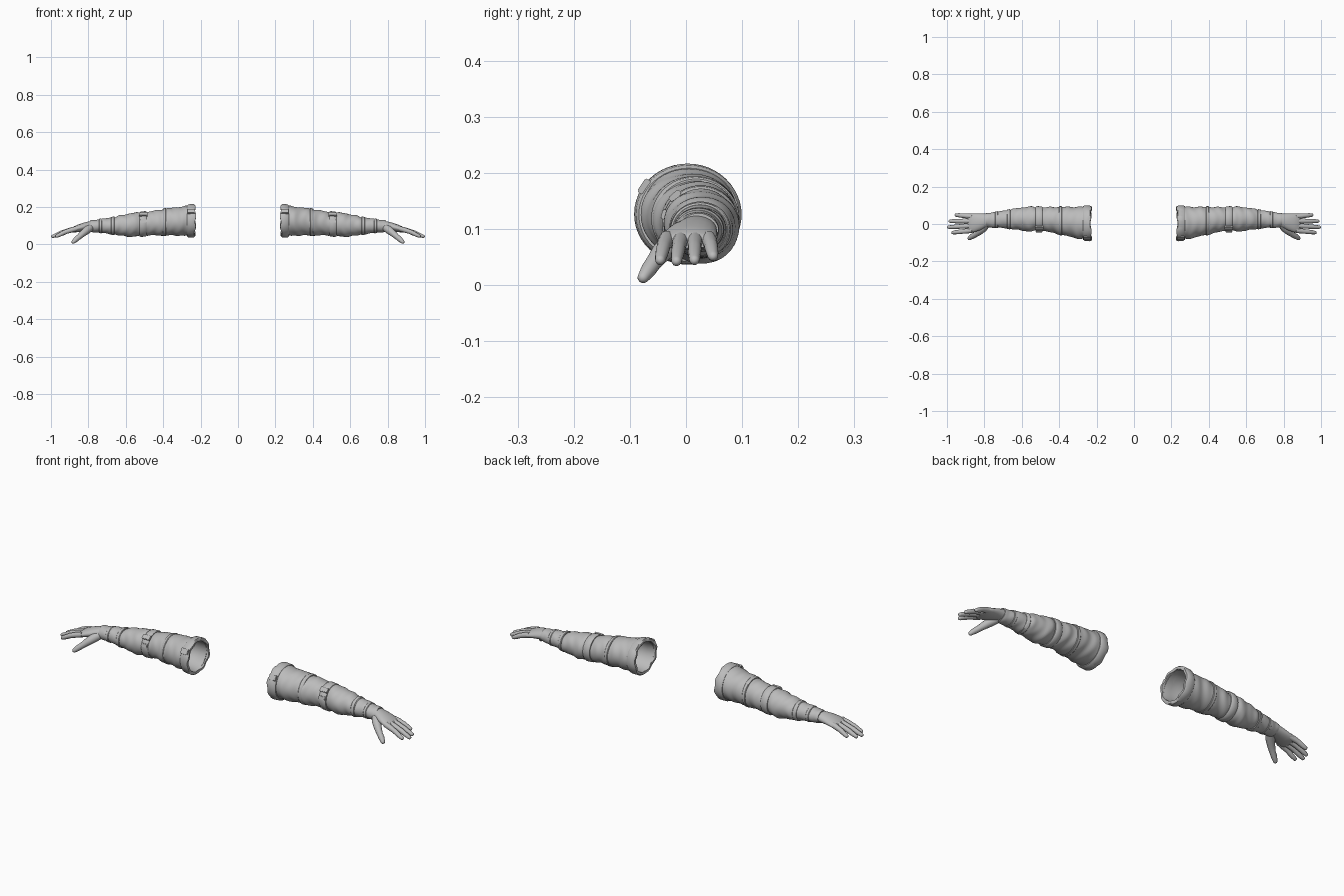
import bpy, bmesh, math
from mathutils import Vector, Matrix

if "Cube" in bpy.data.objects:
    bpy.data.objects.remove(bpy.data.objects["Cube"])

grey = bpy.data.materials.new("light_grey")
grey.diffuse_color = (0.5, 0.5, 0.5, 1)
grey.use_nodes = True
grey.node_tree.nodes["Principled BSDF"].inputs["Base Color"].default_value = grey.diffuse_color

# Arm centre line and cross-section: x, centre y, centre z, half-width y, half-height z
ARM = [(0.22, 0.002, 0.127, 0.088, 0.083), (0.30, 0.007, 0.125, 0.085, 0.078),
       (0.40, 0.018, 0.118, 0.073, 0.070), (0.48, 0.026, 0.111, 0.061, 0.061),
       (0.57, 0.027, 0.104, 0.063, 0.061), (0.65, 0.026, 0.099, 0.051, 0.047),
       (0.71, 0.024, 0.099, 0.043, 0.038), (0.77, 0.021, 0.098, 0.038, 0.031)]


def section(x):
    for a, b in zip(ARM, ARM[1:]):
        if x <= b[0] or b is ARM[-1]:
            t = max(0, min(1, (x - a[0]) / (b[0] - a[0])))
            return [p + (q - p) * t for p, q in zip(a[1:], b[1:])]


def finish(name, bm, angle=40):
    """Turn a bmesh into a smooth grey part mirrored to the other arm."""
    bmesh.ops.recalc_face_normals(bm, faces=bm.faces)
    me = bpy.data.meshes.new(name)
    bm.to_mesh(me)
    bm.free()
    me.materials.append(grey)
    ob = bpy.data.objects.new(name, me)
    bpy.context.collection.objects.link(ob)
    bpy.ops.object.select_all(action='DESELECT')
    ob.select_set(True)
    bpy.context.view_layer.objects.active = ob
    bpy.ops.object.shade_smooth_by_angle(angle=math.radians(angle))
    ob.modifiers.new("other_arm", 'MIRROR').use_mirror_merge = False
    return ob


def loft(bm, rings, closed=False):
    """Skin a list of point rings; cap the ends unless the loop is closed."""
    vs = [[bm.verts.new(p) for p in r] for r in rings]
    n = len(vs[0])
    pairs = list(zip(vs, vs[1:])) + ([(vs[-1], vs[0])] if closed else [])
    for a, b in pairs:
        for j in range(n):
            k = (j + 1) % n
            bm.faces.new((a[j], a[k], b[k], b[j]))
    if not closed:
        bm.faces.new(vs[0])
        bm.faces.new(vs[-1])


def arm_ring(x, off, fold=0.0, ragged=0.0, n=48):
    pts = []
    for j in range(n):
        a = math.tau * j / n
        px = x + ragged * math.sin(5 * a) * math.cos(3 * a + 1)
        y, z, ry, rz = section(px)
        o = off + fold * math.sin(70 * px + 1.8 * math.sin(a + 0.6)) \
            + 0.6 * fold * math.sin(125 * px + 2.2 * math.cos(2 * a))
        pts.append((px, y + (ry + o) * math.cos(a), z + (rz + o) * math.sin(a)))
    return pts


def cloth(name, x0, x1, bulge, fold):
    """Creased sleeve piece, swelling between its pinched ends."""
    bm = bmesh.new()
    steps = max(6, int((x1 - x0) / 0.007))
    rings = []
    for i in range(steps + 1):
        t = i / steps
        swell = bulge * (min(1, 6 * t, 6 * (1 - t)) - 0.5)
        rings.append(arm_ring(x0 + (x1 - x0) * t, swell, fold))
    loft(bm, rings)
    finish(name, bm)


def band(name, x0, x1, height, depth=0.012, ragged=0.0):
    """Rounded strap ring around the arm."""
    bm = bmesh.new()
    e = (x1 - x0) * 0.15
    prof = [(x0, -depth, ragged), (x0, height * 0.4, ragged), (x0 + e, height, 0),
            (x1 - e, height, 0), (x1, height * 0.4, 0), (x1, -depth, 0)]
    loft(bm, [arm_ring(x, o, 0, r) for x, o, r in prof], closed=True)
    finish(name, bm)


# Hollow upper sleeve, with inner wall visible through the shoulder opening
bm = bmesh.new()
inner = [arm_ring(x, -0.009, 0.0015) for x in (0.39, 0.36, 0.33, 0.30, 0.27, 0.236)]
outer = [arm_ring(0.236 + 0.007 * i, 0, 0.0018) for i in range(23)]
loft(bm, inner + outer + [arm_ring(0.396, -0.01)])
finish("upper_sleeve", bm)

# Sleeve sections down the arm
cloth("elbow_sleeve", 0.385, 0.50, 0.003, 0.002)
cloth("forearm_sleeve", 0.515, 0.672, 0.006, 0.0018)
cloth("lower_sleeve", 0.665, 0.738, 0.004, 0.0012)
cloth("wrist_sleeve", 0.732, 0.792, 0.003, 0.001)

# Straps and cuffs
band("shoulder_cuff", 0.229, 0.272, 0.008, 0.008, 0.006)
band("sleeve_seam", 0.384, 0.402, 0.004)
band("elbow_strap", 0.488, 0.526, 0.007)
band("forearm_strap", 0.660, 0.680, 0.005)
band("wrist_strap", 0.728, 0.744, 0.004)


# Buckles on the upper front of the straps
def buckle(name, x, deg, off, size):
    y, z, ry, rz = section(x)
    a = math.radians(deg)
    pos = Vector((x, y + (ry + off) * math.cos(a), z + (rz + off) * math.sin(a)))
    bm = bmesh.new()
    m = Matrix.Translation(pos) @ Matrix.Rotation(a, 4, 'X') @ Matrix.Diagonal((*size, 1))
    bmesh.ops.create_cube(bm, size=1, matrix=m)
    bmesh.ops.bevel(bm, geom=bm.edges[:], offset=0.002, segments=2, affect='EDGES')
    finish(name, bm)


buckle("cuff_buckle", 0.251, 146, 0.008, (0.040, 0.012, 0.028))
buckle("elbow_buckle", 0.507, 132, 0.007, (0.044, 0.011, 0.024))
buckle("elbow_clip", 0.507, 165, 0.006, (0.036, 0.009, 0.018))

# Palm: x, y, z, half-width, half-thickness
palm = [(0.765, 0.021, 0.099, 0.034, 0.027), (0.795, 0.018, 0.098, 0.037, 0.025),
        (0.825, 0.011, 0.093, 0.045, 0.023), (0.855, 0.006, 0.086, 0.050, 0.020),
        (0.880, 0.004, 0.079, 0.051, 0.016), (0.893, 0.004, 0.075, 0.047, 0.009)]
bm = bmesh.new()
loft(bm, [[(x, y + w * math.cos(math.tau * j / 24), z + h * math.sin(math.tau * j / 24))
           for j in range(24)] for x, y, z, w, h in palm])
finish("palm", bm, 70)


def digit(bm, pts):
    """Tapered finger through (x, y, z, radius) points with a rounded tip."""
    c = [Vector(p[:3]) for p in pts]
    r = [p[3] for p in pts]
    d = (c[-1] - c[-2]).normalized()
    for k in (30, 55, 75, 86):
        a = math.radians(k)
        c.append(Vector(pts[-1][:3]) + d * pts[-1][3] * math.sin(a))
        r.append(pts[-1][3] * math.cos(a))
    rings = []
    for i, p in enumerate(c):
        t = (c[min(i + 1, len(c) - 1)] - c[max(i - 1, 0)]).normalized()
        u = t.cross(Vector((0, 0, 1))).normalized()
        v = u.cross(t)
        rings.append([p + r[i] * (u * math.cos(math.tau * j / 14) + v * math.sin(math.tau * j / 14))
                      for j in range(14)])
    loft(bm, rings)


# Four fingers: knuckle y, tip x, tip y, tip z
bm = bmesh.new()
for ky, tx, ty, tz in ((-0.034, 0.968, -0.046, 0.045), (-0.009, 0.990, -0.017, 0.043),
                       (0.016, 0.982, 0.015, 0.045), (0.040, 0.950, 0.048, 0.052)):
    k, t = Vector((0.865, ky, 0.084)), Vector((tx, ty, tz))
    pts = []
    for s, r, lift in ((0, 0.0135, 0), (0.3, 0.0135, 0.003), (0.5, 0.0120, 0.004),
                       (0.62, 0.0122, 0.004), (0.85, 0.0108, 0.001), (1, 0.0092, 0)):
        p = k.lerp(t, s)
        pts.append((p.x, p.y, p.z + lift, r))
    digit(bm, pts)
finish("fingers", bm, 70)

# Thumb, splayed forward and down
bm = bmesh.new()
digit(bm, [(0.785, 0.005, 0.092, 0.020), (0.806, -0.022, 0.078, 0.022),
           (0.830, -0.044, 0.058, 0.018), (0.850, -0.058, 0.040, 0.0145),
           (0.866, -0.067, 0.027, 0.0140), (0.880, -0.076, 0.014, 0.0105)])
finish("thumb", bm, 70)
